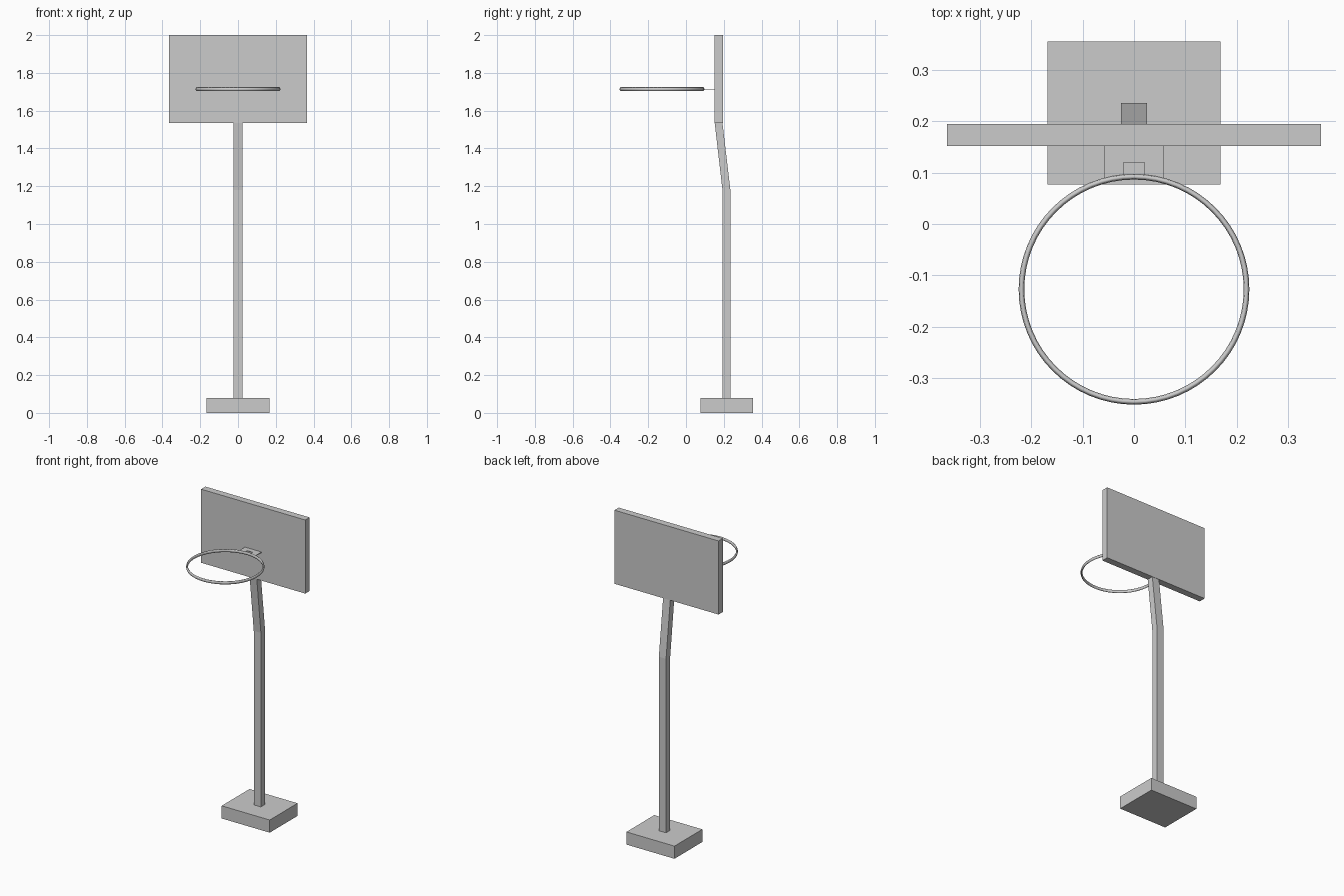
import bpy, bmesh, math

if "Cube" in bpy.data.objects:
    bpy.data.objects.remove(bpy.data.objects["Cube"])


def make_object(name, bm):
    bmesh.ops.recalc_face_normals(bm, faces=bm.faces[:])
    mesh = bpy.data.meshes.new(name)
    bm.to_mesh(mesh)
    bm.free()
    obj = bpy.data.objects.new(name, mesh)
    bpy.context.collection.objects.link(obj)
    return obj


def prism(name, outline, offset):
    """Extrude a closed planar outline along an offset vector."""
    bm = bmesh.new()
    face = bm.faces.new([bm.verts.new(p) for p in outline])
    out = bmesh.ops.extrude_face_region(bm, geom=[face])
    verts = [g for g in out["geom"] if isinstance(g, bmesh.types.BMVert)]
    bmesh.ops.translate(bm, verts=verts, vec=offset)
    return make_object(name, bm)


def box(name, x, y0, y1, z0, z1):
    return prism(name, [(-x, y0, z0), (x, y0, z0), (x, y1, z0), (-x, y1, z0)],
                 (0, 0, z1 - z0))


# Ground block and backboard
box("base", 0.168, 0.077, 0.355, 0.0, 0.08)
box("backboard", 0.364, 0.152, 0.195, 1.535, 2.0)

# Square pole with a forward bend
side = [(0.193, 0.08), (0.235, 0.08), (0.235, 1.18), (0.193, 1.535),
        (0.152, 1.535), (0.193, 1.18)]
prism("pole", [(-0.025, y, z) for y, z in side], (0.05, 0, 0))

# Thin notched bracket carrying the rim
half = [(0.02, 0.12), (0.02, 0.092), (0.058, 0.088), (0.058, 0.153)]
plan = half + [(-x, y) for x, y in reversed(half)]
prism("rim_bracket", [(x, y, 1.712) for x, y in plan], (0, 0, 0.004))

# Rim: small oval section swept round a circle
SEGMENTS, SIDES = 64, 8
bm = bmesh.new()
rings = []
for i in range(SEGMENTS):
    a = math.tau * i / SEGMENTS
    ring = []
    for j in range(SIDES):
        b = math.tau * j / SIDES
        r = 0.219 + 0.0055 * math.cos(b)
        ring.append(bm.verts.new((r * math.sin(a), -0.127 + r * math.cos(a),
                                  1.714 + 0.010 * math.sin(b))))
    rings.append(ring)
for i in range(SEGMENTS):
    p, q = rings[i], rings[(i + 1) % SEGMENTS]
    for j in range(SIDES):
        k = (j + 1) % SIDES
        bm.faces.new((p[j], p[k], q[k], q[j]))
rim = make_object("rim", bm)
rim.data.shade_smooth()
